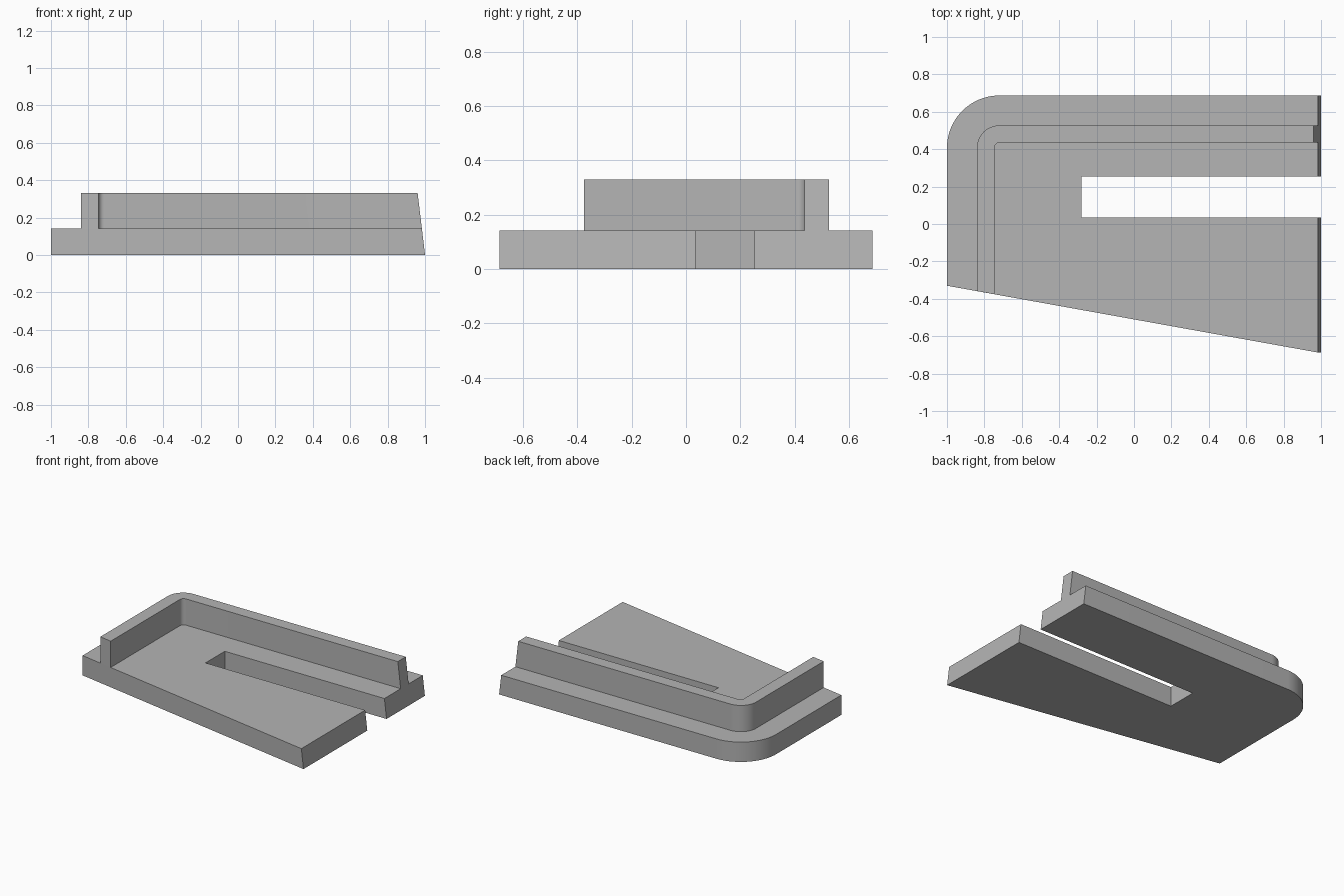
import bpy
import bmesh
import math

cube = bpy.data.objects.get("Cube")
if cube:
    bpy.data.objects.remove(cube, do_unlink=True)

BASE_TOP, WALL_TOP = 0.142, 0.33
RAKE = 0.12              # inward lean of the open +x end per unit of height

grey = bpy.data.materials.new("plain grey")
grey.use_nodes = True
colour = (0.46, 0.46, 0.46, 1)
grey.diffuse_color = colour
grey.node_tree.nodes["Principled BSDF"].inputs["Base Color"].default_value = colour


def front_y(x):
    """Depth of the slanted front edge at x."""
    return -0.33 - (x + 1) * 0.1785


def corner(x, y, r, steps):
    """Rounded back corner, from the back edge round to the -x edge."""
    return [(x + r - r * math.sin(a), y - r + r * math.cos(a))
            for a in (i * math.pi / 2 / steps for i in range(steps + 1))]


def extrude(name, outline, z0, z1):
    """Prism over an outline whose points at x = 1 follow the raked end."""
    bm = bmesh.new()
    rings = [[bm.verts.new((x - RAKE * z if x == 1 else x, y, z))
              for x, y in outline] for z in (z0, z1)]
    bm.faces.new(rings[0])
    bm.faces.new(rings[1])
    n = len(outline)
    for i in range(n):
        j = (i + 1) % n
        bm.faces.new((rings[0][i], rings[0][j], rings[1][j], rings[1][i]))
    bmesh.ops.recalc_face_normals(bm, faces=bm.faces)
    mesh = bpy.data.meshes.new(name)
    bm.to_mesh(mesh)
    bm.free()
    mesh.materials.append(grey)
    obj = bpy.data.objects.new(name, mesh)
    bpy.context.collection.objects.link(obj)
    bpy.ops.object.select_all(action="DESELECT")
    obj.select_set(True)
    bpy.context.view_layer.objects.active = obj
    bpy.ops.object.shade_smooth_by_angle(angle=math.radians(30))
    return obj


# Base plate with a rounded back corner and a slot open at the +x end
base = [(1, 0.687)] + corner(-1, 0.687, 0.28, 24)
base += [(-1, front_y(-1)), (1, front_y(1)),
         (1, 0.035), (-0.282, 0.035), (-0.282, 0.253), (1, 0.253)]
extrude("base_plate", base, 0, BASE_TOP)

# L-shaped upright wall: outer side, then back along the inner side
wall = [(1, 0.527)] + corner(-0.84, 0.527, 0.12, 16)
wall += [(-0.84, front_y(-0.84)), (-0.746, front_y(-0.746))]
wall += corner(-0.746, 0.437, 0.03, 8)[::-1] + [(1, 0.437)]
extrude("upright_wall", wall, BASE_TOP, WALL_TOP)
